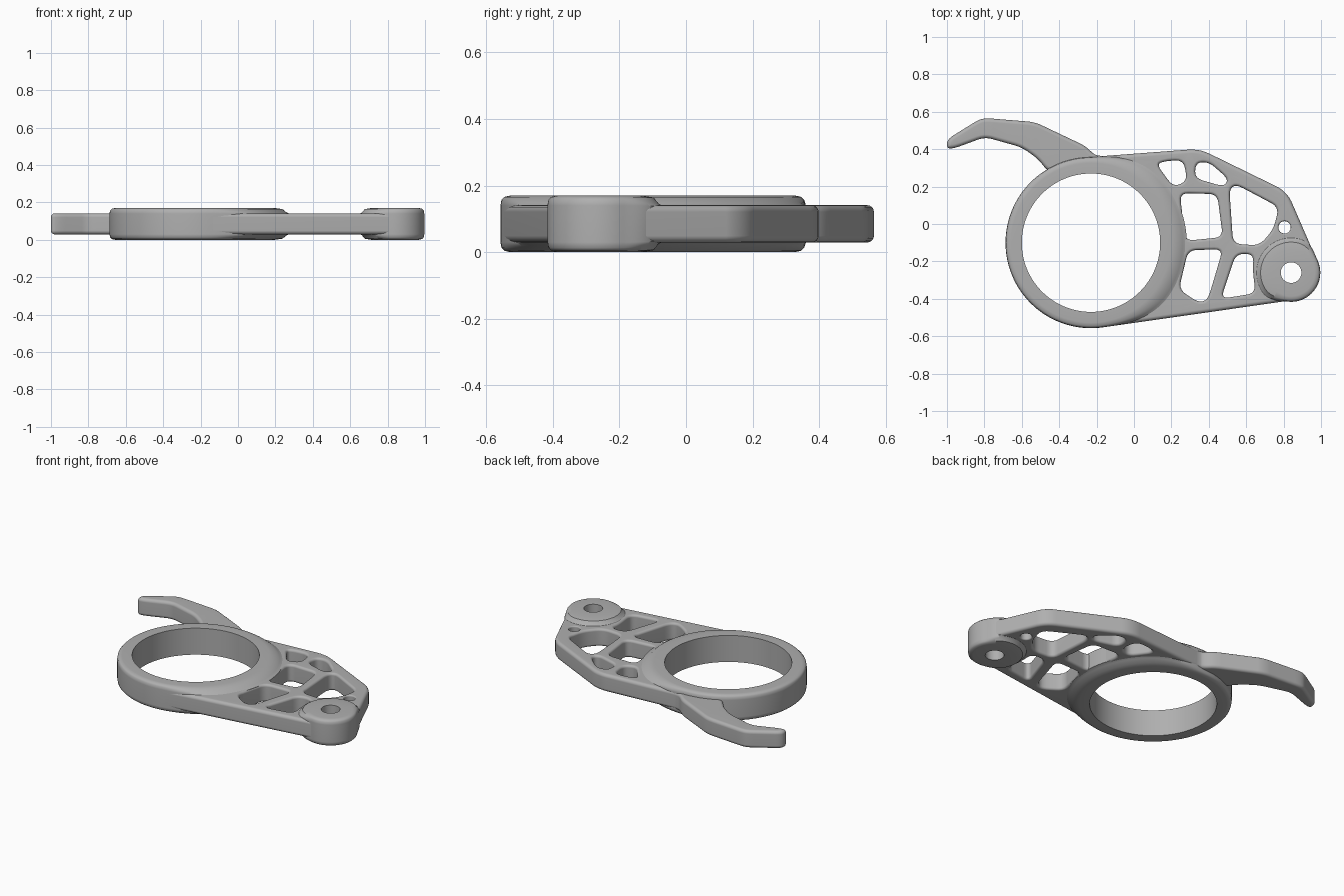
import bpy, bmesh
from math import sin, cos, pi, radians, degrees
from mathutils import Vector

if "Cube" in bpy.data.objects:
    bpy.data.objects.remove(bpy.data.objects["Cube"], do_unlink=True)

MID = 0.085            # middle height of every part
RING = Vector((-0.23, -0.1))
BOSS = Vector((0.84, -0.26))

grey = bpy.data.materials.new("matte_grey")
grey.use_nodes = True
colour = (0.43, 0.43, 0.43, 1)
grey.diffuse_color = colour
grey.node_tree.nodes["Principled BSDF"].inputs["Base Color"].default_value = colour


def finish(name, bm):
    """Turn a bmesh into a smooth-shaded object with crisp hard edges."""
    bmesh.ops.recalc_face_normals(bm, faces=bm.faces[:])
    mesh = bpy.data.meshes.new(name)
    bm.to_mesh(mesh)
    bm.free()
    mesh.materials.append(grey)
    obj = bpy.data.objects.new(name, mesh)
    bpy.context.collection.objects.link(obj)
    bpy.ops.object.select_all(action='DESELECT')
    obj.select_set(True)
    bpy.context.view_layer.objects.active = obj
    bpy.ops.object.shade_smooth_by_angle(angle=radians(40))
    weighted = obj.modifiers.new("even_shading", 'WEIGHTED_NORMAL')
    weighted.keep_sharp = True
    return obj


def arc(centre, radius, start, end, steps):
    return [centre + radius * Vector((cos(a), sin(a))) for a in
            (radians(start + (end - start) * i / steps) for i in range(steps + 1))]


def circle(centre, radius, steps=48):
    return arc(centre, radius, 0, 360, steps)[:-1]


def rounded(points, cut, steps=5):
    """Replace each corner by a short quadratic curve."""
    points = [Vector(p) for p in points]
    result = []
    for i, p in enumerate(points):
        before, after = points[i - 1] - p, points[(i + 1) % len(points)] - p
        a = p + before.normalized() * min(cut, before.length * 0.45)
        b = p + after.normalized() * min(cut, after.length * 0.45)
        for k in range(steps + 1):
            t = k / steps
            result.append(a * (1 - t) ** 2 + p * 2 * t * (1 - t) + b * t * t)
    return result


def inset(points, distance):
    """Move a loop into the material on its left side, with mitred corners."""
    result = []
    for i, p in enumerate(points):
        d1 = (p - points[i - 1]).normalized()
        d2 = (points[(i + 1) % len(points)] - p).normalized()
        n1, n2 = Vector((-d1.y, d1.x)), Vector((-d2.y, d2.x))
        result.append(p + (n1 + n2) * distance / max(0.4, 1 + n1.dot(n2)))
    return result


def area(points):
    return sum(points[i - 1].cross(p) for i, p in enumerate(points))


def bridge(bm, lower, upper):
    for i in range(len(lower)):
        bm.faces.new((lower[i - 1], lower[i], upper[i], upper[i - 1]))


def rounded_plate(name, outline, holes, half):
    """Pierced slab; each loop comes with the radius of its rounded rim."""
    bm = bmesh.new()
    caps = [[], []]
    for index, (points, rim) in enumerate([outline] + holes):
        if (area(points) > 0) != (index == 0):
            points = points[::-1]
        quarter = [(rim * (1 - cos(a)), half - rim * (1 - sin(a)))
                   for a in (pi / 2 * k / 4 for k in range(5))]
        section = [(d, -h) for d, h in reversed(quarter)] + quarter
        rings = [[bm.verts.new((*p, MID + h)) for p in inset(points, d)]
                 for d, h in section]
        for lower, upper in zip(rings, rings[1:]):
            bridge(bm, lower, upper)
        for cap, ring in zip(caps, (rings[0], rings[-1])):
            cap += [bm.edges.get((ring[i - 1], v)) for i, v in enumerate(ring)]
    for cap in caps:
        bmesh.ops.triangle_fill(bm, edges=cap, use_beauty=True, normal=(0, 0, 1))
    return finish(name, bm)


def collar(name, centre, bore, radius, start, end, reach, steps=128):
    """Thick ring with a rounded rim that flares into the plate between two angles."""
    plain = [(-0.03, 0.085), (-0.012, 0.081), (-0.003, 0.072), (0, 0.055)]
    flared = [(-0.03, 0.085), (0.2 * reach, 0.079), (0.6 * reach, 0.061), (reach, 0.053)]
    bm = bmesh.new()
    columns = []
    for i in range(steps):
        a = 2 * pi * i / steps
        inside = (degrees(a) - start) % 360
        t = min(inside, end - start - inside) / 50
        t = max(0, min(1, t))
        w = t * t * (3 - 2 * t)
        rim = [(radius + p[0] * (1 - w) + f[0] * w, p[1] * (1 - w) + f[1] * w)
               for p, f in zip(plain, flared)]
        half = [(bore, 0.085)] + rim
        section = half + [(r, -h) for r, h in reversed(half)]
        columns.append([bm.verts.new((centre.x + r * cos(a), centre.y + r * sin(a), MID + h))
                        for r, h in section])
    for i in range(steps):
        bridge(bm, columns[i - 1], columns[i])
    return finish(name, bm)


# Plate and hooked arm share one silhouette
arm = rounded([(-0.18, 0.362), (-0.214, 0.372), (-0.26, 0.417), (-0.53, 0.545),
               (-0.79, 0.566), (-0.83, 0.558), (-1.0, 0.452), (-1.0, 0.402),
               (-0.957, 0.406), (-0.797, 0.465), (-0.6, 0.41), (-0.513, 0.348),
               (-0.46, 0.28), (-0.35, 0.25)], 0.04)[6:-6]
back_edge = rounded([(0.9, 0), (0.815, 0.175), (0.35, 0.402), (-0.18, 0.362)], 0.06)[6:-6]
silhouette = (arm + arc(RING, 0.44, 125, 265, 40) + [Vector((-0.17, -0.553))]
              + arc(BOSS, 0.153, -98, 26, 24) + back_edge + [Vector((-0.17, 0.363))])

windows = [
    [(0.12, 0.32), (0.17, 0.337), (0.265, 0.342), (0.285, 0.23), (0.21, 0.198)],
    [(0.33, 0.328), (0.4, 0.332), (0.505, 0.24), (0.48, 0.2), (0.325, 0.245)],
    [(0.245, 0.165), (0.445, 0.16), (0.475, -0.07), (0.275, -0.09)],
    [(0.51, 0.185), (0.545, 0.212), (0.775, 0.09), (0.745, -0.03), (0.67, -0.115),
     (0.53, -0.105)],
    [(0.29, -0.14), (0.475, -0.135), (0.395, -0.405), (0.345, -0.42), (0.24, -0.35)],
    [(0.545, -0.16), (0.64, -0.16), (0.635, -0.25), (0.65, -0.37), (0.465, -0.4)],
]
holes = [(rounded(w, 0.045), 0.015) for w in windows]
holes += [(circle(RING, 0.38, 96), 0.005), (circle(BOSS, 0.08), 0.005),
          (circle(Vector((0.805, -0.018)), 0.033, 32), 0.008)]
rounded_plate("lattice_plate_with_arm", (silhouette, 0.02), holes, 0.056)

# Raised collars blend into the plate on their inner sides
collar("large_ring", RING, 0.37, 0.457, -82, 94, 0.055)
collar("pivot_boss", BOSS, 0.055, 0.156, 26, 262, 0.035)
